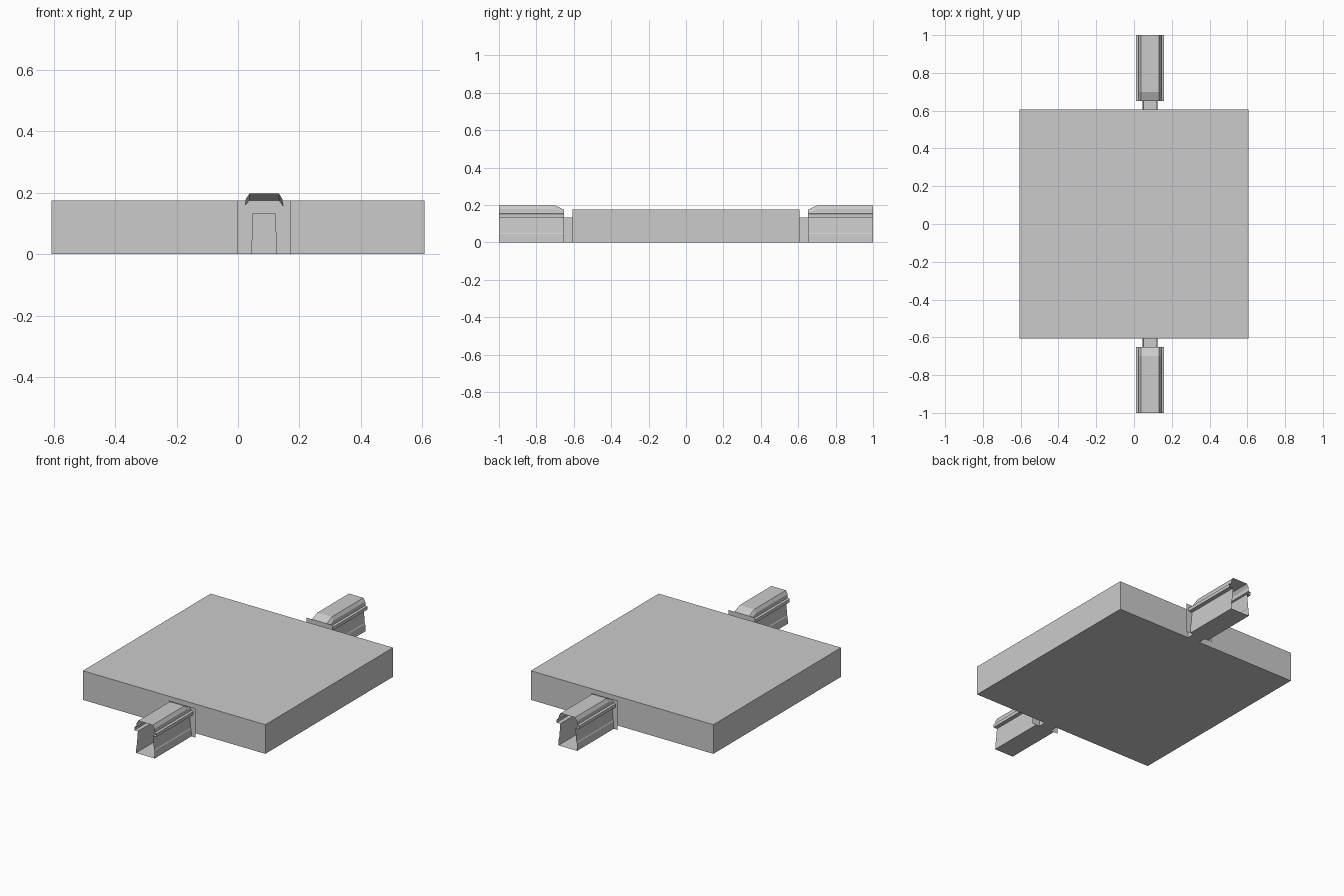
import bpy

if "Cube" in bpy.data.objects:
    bpy.data.objects.remove(bpy.data.objects["Cube"])

CX = 0.085            # centre line of the two channels
Y_IN, Y_BEND, Y_OUT = 0.652, 0.70, 1.0


def add_mesh(name, verts, faces):
    me = bpy.data.meshes.new(name)
    me.from_pydata(verts, [], faces)
    me.update()
    ob = bpy.data.objects.new(name, me)
    bpy.context.collection.objects.link(ob)
    return ob


def mirrored(half):
    """Close a half outline (offset from CX, z) into a full loop."""
    return [(CX + x, z) for x, z in half] + [(CX - x, z) for x, z in reversed(half)]


def loft(name, sections, sign):
    """Open-ended thin shell through (y, outline) sections."""
    n = len(sections[0][1])
    verts = [(x, sign * y, z) for y, loop in sections for x, z in loop]
    faces = []
    for s in range(len(sections) - 1):
        for i in range(n):
            j = (i + 1) % n
            f = [s * n + i, s * n + j, (s + 1) * n + j, (s + 1) * n + i]
            faces.append(f if sign < 0 else f[::-1])
    return add_mesh(name, verts, faces)


# main slab
bpy.ops.mesh.primitive_cube_add(size=1, location=(0, 0, 0.0875))
slab = bpy.context.object
slab.name = "slab"
slab.scale = (1.212, 1.212, 0.175)

# channel cross-section: floor, leaning walls, projecting rim, bevelled roof
lower = [(0.062, 0), (0.060, 0.045), (0.057, 0.050), (0.050, 0.133),
         (0.074, 0.133), (0.074, 0.152), (0.061, 0.155)]
full = mirrored(lower + [(0.060, 0.178), (0.048, 0.197)])
dropped = mirrored(lower + [(0.060, 0.160), (0.048, 0.175)])
neck_loop = mirrored([(0.040, 0), (0.036, 0.132)])

for sign, side in ((-1, "front"), (1, "back")):
    # hollow channel with a roof that slopes down to the slab
    loft(side + "_channel", [(Y_IN, dropped), (Y_BEND, full), (Y_OUT, full)], sign)

    # short neck joining channel to slab
    loft(side + "_neck", [(0.606, neck_loop), (Y_IN, neck_loop)], sign)

    # thin flange plate around the neck opening
    outer = [(0.173, 0), (0.173, 0.175), (-0.002, 0.175), (-0.002, 0)]
    verts = [(x, sign * Y_IN, z) for x, z in outer + neck_loop]
    faces = [(0, 1, 5, 4), (1, 2, 6, 5), (2, 3, 7, 6)]
    if sign > 0:
        faces = [f[::-1] for f in faces]
    add_mesh(side + "_flange", verts, faces)
